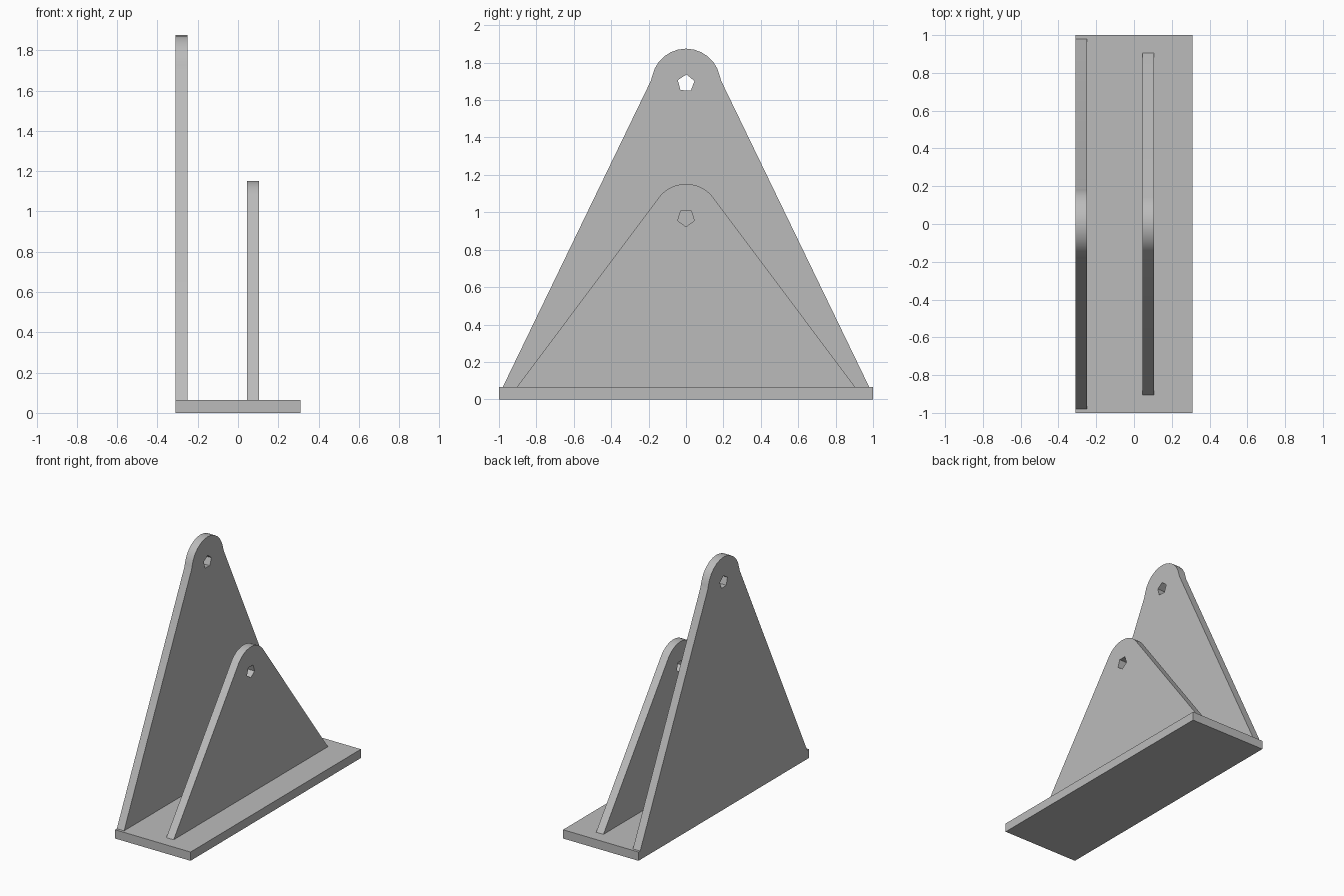
import bpy, bmesh
from math import radians, sin, cos
from mathutils import Vector

cube = bpy.data.objects.get("Cube")
if cube:
    bpy.data.objects.remove(cube, do_unlink=True)

grey = bpy.data.materials.new("plain_grey")
grey.use_nodes = True
colour = (0.5, 0.5, 0.5, 1)
grey.diffuse_color = colour
grey.node_tree.nodes["Principled BSDF"].inputs["Base Color"].default_value = colour

BASE_TOP = 0.065
THICK = 0.06


def finish(name, bm):
    bmesh.ops.recalc_face_normals(bm, faces=bm.faces)
    mesh = bpy.data.meshes.new(name)
    bm.to_mesh(mesh)
    bm.free()
    mesh.materials.append(grey)
    obj = bpy.data.objects.new(name, mesh)
    bpy.context.collection.objects.link(obj)
    return obj


def arc(centre, radius, start, end, count):
    """Points (y, z) along an arc, both ends included."""
    angles = [radians(start + (end - start) * i / (count - 1)) for i in range(count)]
    return [(radius * cos(a), centre + radius * sin(a)) for a in angles]


def plate(name, x, foot, shoulder, centre, radius, start, hole_angle):
    """Upright plate with a rounded top and a five-sided pin hole."""
    outline = [(foot, BASE_TOP)] + shoulder
    outline += arc(centre, radius, start, 180 - start, 13)
    outline += [(-y, z) for y, z in reversed(shoulder)] + [(-foot, BASE_TOP)]
    hole = arc(centre, 0.047, hole_angle, hole_angle + 288, 5)

    bm = bmesh.new()
    edges = []
    for loop in (outline, hole):
        verts = [bm.verts.new((x, y, z)) for y, z in loop]
        edges += [bm.edges.new((v, verts[i - 1])) for i, v in enumerate(verts)]
    bmesh.ops.triangle_fill(bm, edges=edges, use_beauty=True, normal=Vector((1, 0, 0)))
    out = bmesh.ops.extrude_face_region(bm, geom=bm.faces[:], use_keep_orig=True)
    moved = [g for g in out["geom"] if isinstance(g, bmesh.types.BMVert)]
    bmesh.ops.translate(bm, verts=moved, vec=(THICK, 0, 0))
    obj = finish(name, bm)

    # Smooth rounded top, crisp edges elsewhere
    bpy.ops.object.select_all(action="DESELECT")
    obj.select_set(True)
    bpy.context.view_layer.objects.active = obj
    bpy.ops.object.shade_smooth_by_angle(angle=radians(25))


# Base slab
bm = bmesh.new()
bmesh.ops.create_cube(bm, size=1)
for v in bm.verts:
    v.co = (v.co.x * 0.62, v.co.y * 2, (v.co.z + 0.5) * BASE_TOP)
finish("base_plate", bm)

# Two upright brackets
plate("tall_bracket", -0.31, 0.98, [(0.187, 1.705)], 1.69, 0.185, 12, 87)
plate("short_bracket", 0.045, 0.905, [], 0.97, 0.182, 40, 54)
